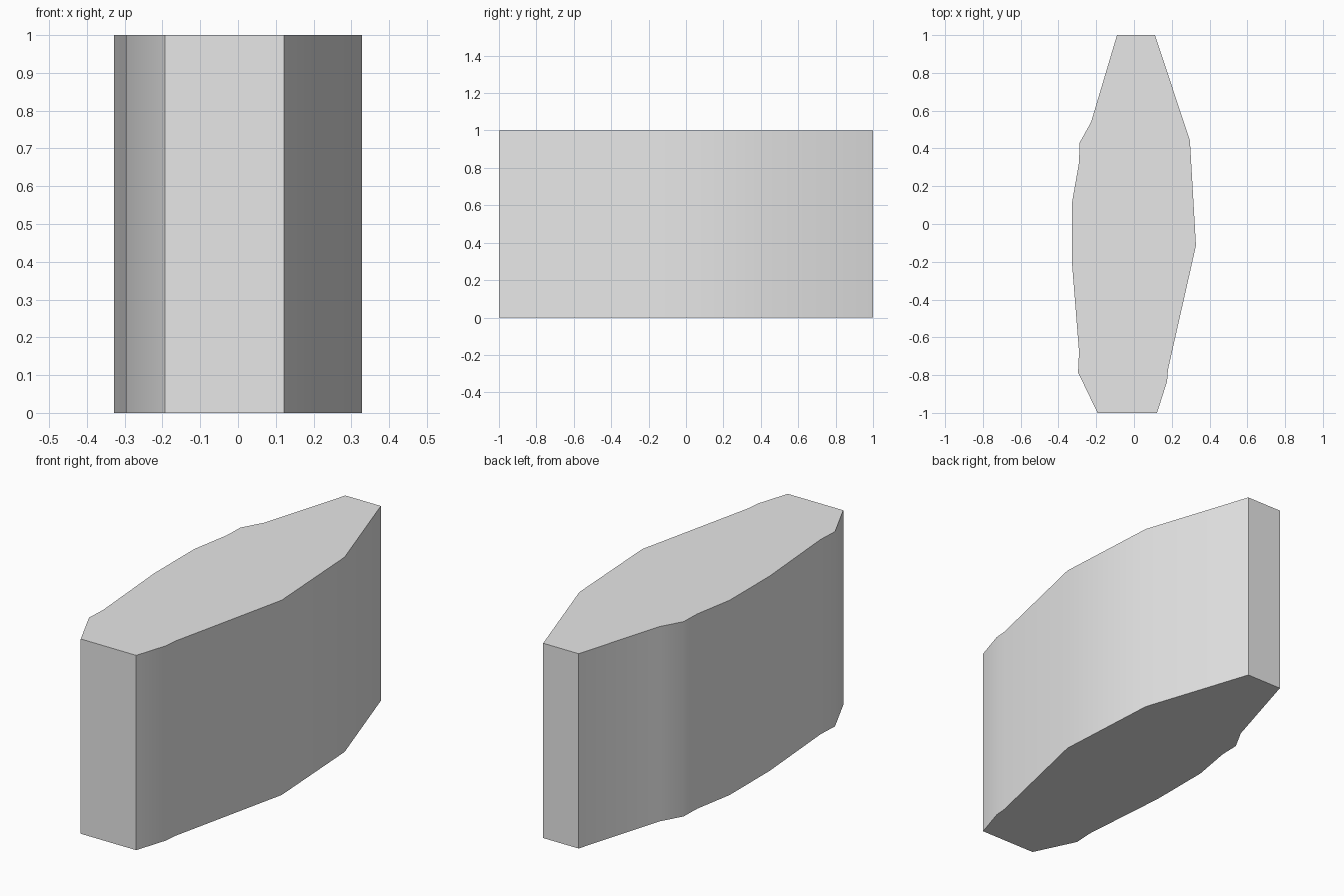
import bpy
import bmesh
import math

cube = bpy.data.objects.get("Cube")
if cube:
    bpy.data.objects.remove(cube, do_unlink=True)

HEIGHT = 1.0

# Plan outline, counter-clockwise from the front right corner
east_side = [(0.122, -1), (0.175, -0.833), (0.18, -0.77),
             (0.328, -0.114), (0.296, 0.442), (0.111, 1)]
west_side = [(-0.09, 1), (-0.227, 0.54), (-0.288, 0.43), (-0.291, 0.325),
             (-0.328, 0.114), (-0.328, -0.21), (-0.291, -0.675),
             (-0.296, -0.786), (-0.193, -1)]


def make_material(name, colour):
    mat = bpy.data.materials.new(name)
    mat.use_nodes = True
    mat.diffuse_color = colour
    mat.node_tree.nodes["Principled BSDF"].inputs["Base Color"].default_value = colour
    return mat


def extrude_outline(name, outline, height, mat):
    bm = bmesh.new()
    base = bm.faces.new([bm.verts.new((x, y, 0)) for x, y in outline])
    result = bmesh.ops.extrude_face_region(bm, geom=[base], use_keep_orig=True)
    top = [v for v in result["geom"] if isinstance(v, bmesh.types.BMVert)]
    bmesh.ops.translate(bm, verts=top, vec=(0, 0, height))
    bmesh.ops.recalc_face_normals(bm, faces=bm.faces)
    mesh = bpy.data.meshes.new(name)
    bm.to_mesh(mesh)
    bm.free()
    mesh.materials.append(mat)
    obj = bpy.data.objects.new(name, mesh)
    bpy.context.collection.objects.link(obj)
    return obj


# Solid block, softly shaded around its long sides
grey = make_material("light_grey", (0.8, 0.8, 0.8, 1))
block = extrude_outline("block", east_side + west_side, HEIGHT, grey)
bpy.ops.object.select_all(action="DESELECT")
block.select_set(True)
bpy.context.view_layer.objects.active = block
bpy.ops.object.shade_smooth_by_angle(angle=math.radians(40))
